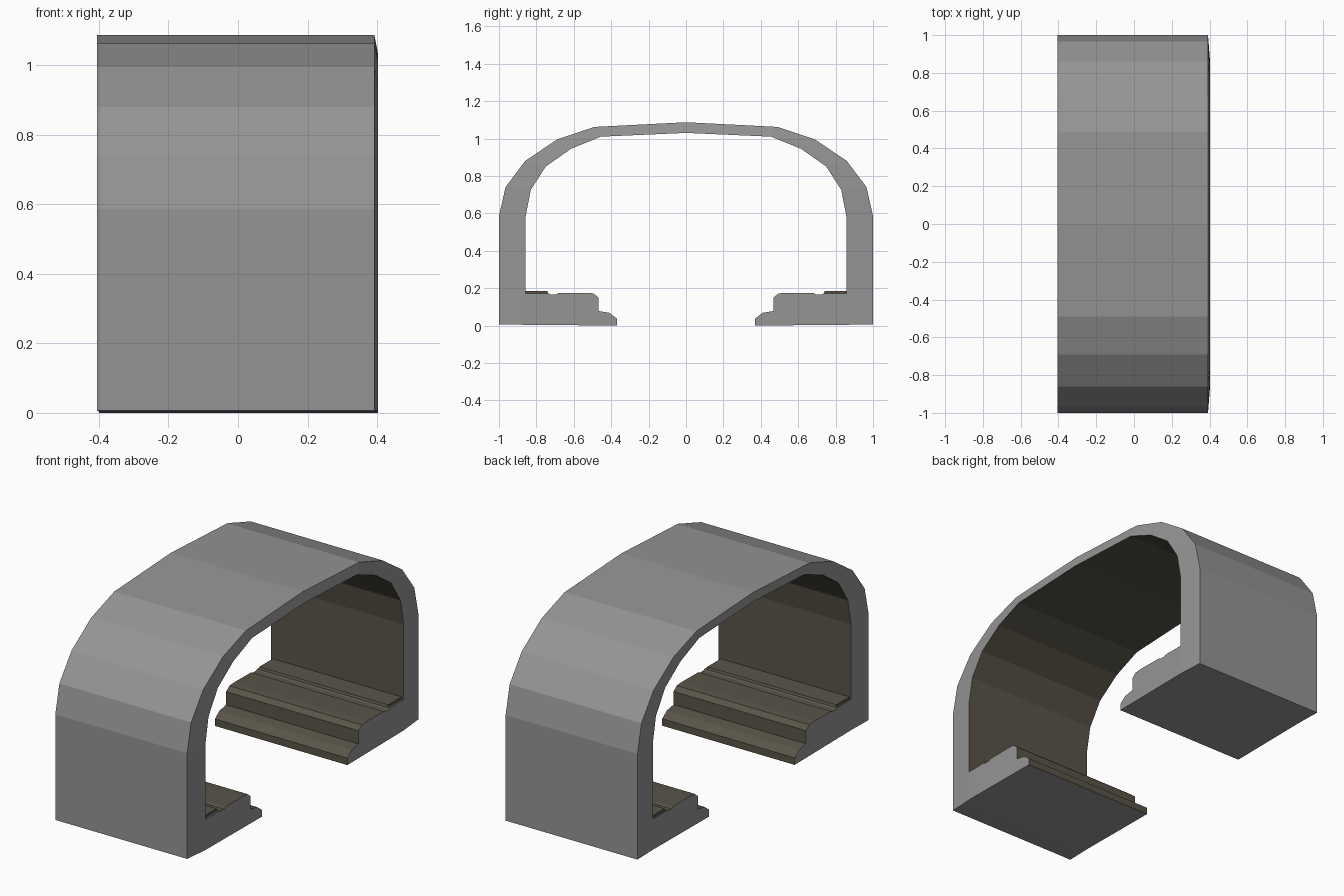
import bpy, bmesh

if "Cube" in bpy.data.objects:
    bpy.data.objects.remove(bpy.data.objects["Cube"])


def material(name, rgb):
    m = bpy.data.materials.new(name)
    m.diffuse_color = (*rgb, 1)
    m.use_nodes = True
    m.node_tree.nodes["Principled BSDF"].inputs["Base Color"].default_value = m.diffuse_color
    return m


grey = material("outer grey concrete", (0.30, 0.30, 0.30))
olive = material("inner olive stone", (0.10, 0.089, 0.066))


def make_object(name, bm):
    bmesh.ops.recalc_face_normals(bm, faces=bm.faces)
    mesh = bpy.data.meshes.new(name)
    bm.to_mesh(mesh)
    bm.free()
    mesh.materials.append(grey)
    mesh.materials.append(olive)
    obj = bpy.data.objects.new(name, mesh)
    bpy.context.collection.objects.link(obj)
    return obj


def mirrored(half):
    """Complete a half profile (ending on y = 0) across the centre."""
    return half + [(-y, z) for y, z in half[-2::-1]]


# Vaulted shell: outer and inner arcs joined by end faces
outer = mirrored([(1, 0.007), (1, 0.585), (0.965, 0.74), (0.86, 0.88),
                  (0.69, 0.995), (0.49, 1.062), (0, 1.087)])
inner = mirrored([(0.857, 0.004), (0.857, 0.585), (0.83, 0.725), (0.75, 0.85),
                  (0.615, 0.945), (0.455, 1.01), (0, 1.03)])
bm = bmesh.new()
rows = [[bm.verts.new((x, y, z)) for y, z in arc]
        for arc, x in ((outer, -0.406), (outer, 0.392), (inner, 0.403), (inner, -0.399))]
for r in range(4):
    a, b = rows[r], rows[(r + 1) % 4]
    for i in range(len(a) - 1):
        f = bm.faces.new((a[i], a[i + 1], b[i + 1], b[i]))
        f.material_index = 1 if r == 2 else 0
for i in (0, -1):
    bm.faces.new([row[i] for row in rows])
make_object("tunnel_shell", bm)


def prism(name, profile, side, x0, x1, ends):
    """Extrude a y-z profile along x; upper faces olive, base grey."""
    bm = bmesh.new()
    a = [bm.verts.new((x0, side * y, z)) for y, z in profile]
    b = [bm.verts.new((x1, side * y, z)) for y, z in profile]
    for cap in (a, b):
        bm.faces.new(cap).material_index = ends
    n = len(profile)
    for i in range(n):
        j = (i + 1) % n
        f = bm.faces.new((a[i], a[j], b[j], b[i]))
        f.material_index = 0 if i == n - 1 else 1
    make_object(name, bm)


# Stepped walkways and their raised wall strips on both sides
walkway = [(0.86, 0.004), (0.86, 0.172), (0.735, 0.172), (0.725, 0.166),
           (0.695, 0.166), (0.685, 0.173), (0.54, 0.175), (0.495, 0.172),
           (0.468, 0.15), (0.468, 0.078), (0.41, 0.068), (0.37, 0.038), (0.37, 0.0)]
strip = [(0.858, 0.17), (0.858, 0.184), (0.742, 0.184), (0.736, 0.17)]
for side, label in ((-1, "front"), (1, "back")):
    prism(label + "_walkway", walkway, side, -0.399, 0.403, 0)
    prism(label + "_wall_strip", strip, side, -0.39, 0.39, 1)
